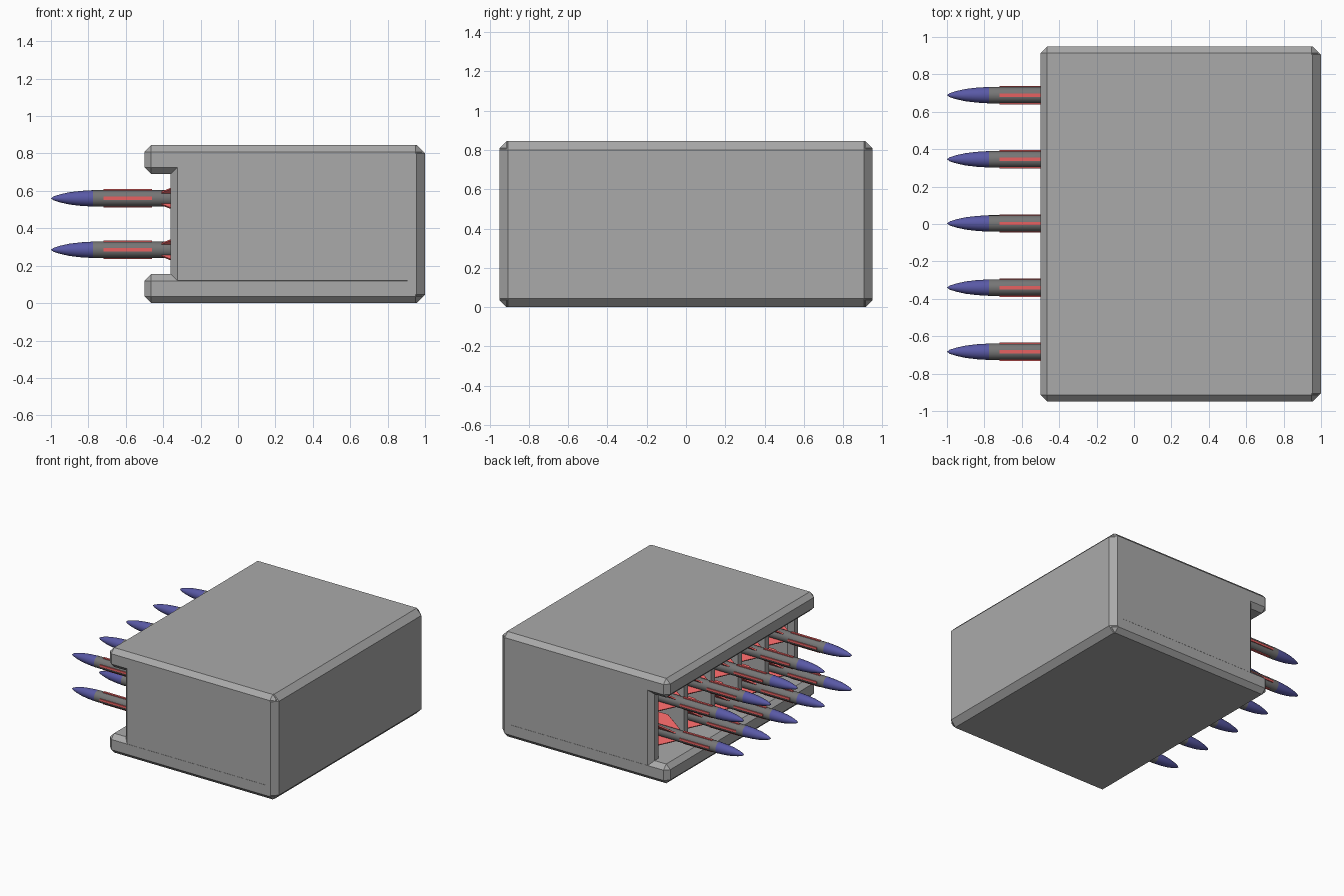
import bpy, bmesh, math
from mathutils import Matrix

if "Cube" in bpy.data.objects:
    bpy.data.objects.remove(bpy.data.objects["Cube"])


def material(name, rgb):
    m = bpy.data.materials.new(name)
    m.diffuse_color = (*rgb, 1)
    m.use_nodes = True
    m.node_tree.nodes["Principled BSDF"].inputs["Base Color"].default_value = m.diffuse_color
    return m


GREY = material("hull grey", (0.40, 0.40, 0.40))
DARK = material("rocket grey", (0.18, 0.18, 0.18))
BLUE = material("nose blue", (0.10, 0.10, 0.38))
RED = material("fin red", (0.80, 0.12, 0.12))


def finish(bm, name, mats):
    bmesh.ops.recalc_face_normals(bm, faces=bm.faces)
    me = bpy.data.meshes.new(name)
    bm.to_mesh(me)
    bm.free()
    for m in mats:
        me.materials.append(m)
    ob = bpy.data.objects.new(name, me)
    bpy.context.collection.objects.link(ob)
    return ob


def box(name, lo, hi, bevel=0.0):
    bm = bmesh.new()
    bmesh.ops.create_cube(bm, size=1)
    for v in bm.verts:
        v.co = [(a + b) / 2 + c * (b - a) for a, b, c in zip(lo, hi, v.co)]
    if bevel:
        bmesh.ops.bevel(bm, geom=bm.edges[:], offset=bevel, segments=1, affect='EDGES')
    return finish(bm, name, [GREY])


# Hull: chamfered roof, floor, sides and back
B = 0.036
box("floor_slab", (-0.5, -0.95, 0), (0.985, 0.95, 0.155), B)
box("roof_slab", (-0.5, -0.95, 0.69), (0.985, 0.95, 0.845), B)
box("back_panel", (0.86, -0.95, 0), (1, 0.95, 0.845), 0.045)
for s, side in ((-1, "right"), (1, "left")):
    y0, y1 = sorted((s * 0.95, s * 0.83))
    box(side + "_wall", (-0.36, y0, 0.084), (0.985, y1, 0.765), B)

# Thin upright dividers between the rocket columns
PITCH = 0.343
for i in range(4):
    y = (i - 1.5) * PITCH
    box("divider", (-0.36, y - 0.025, 0.12), (0.9, y + 0.025, 0.73))


# One rocket: lathed body, four strakes, four diagonal tail fins
def rocket_mesh():
    R = 0.044
    prof = [(-0.985, 0.011), (-0.95, 0.022), (-0.90, 0.033), (-0.84, 0.040),
            (-0.775, R), (-0.12, R), (-0.08, 0.034)]
    n = 20
    bm = bmesh.new()
    rings = [[bm.verts.new((x, r * math.cos(a), r * math.sin(a)))
              for a in (2 * math.pi * k / n for k in range(n))] for x, r in prof]
    tip = bm.verts.new((-1, 0, 0))
    for k in range(n):
        j = (k + 1) % n
        bm.faces.new((tip, rings[0][j], rings[0][k])).material_index = 1
        for i in range(len(rings) - 1):
            f = bm.faces.new((rings[i][k], rings[i][j], rings[i + 1][j], rings[i + 1][k]))
            f.material_index = 1 if i < 4 else 0
    bm.faces.new(rings[-1])

    def plate(outline, half, angle):
        rot = Matrix.Rotation(angle, 3, 'X')
        a, b = [[bm.verts.new(rot @ Matrix.Identity(3) @ Matrix.Translation((x, t, r)).translation)
                 for x, r in outline] for t in (-half, half)]
        faces = [bm.faces.new(a), bm.faces.new(b[::-1])]
        for i in range(len(a)):
            j = (i + 1) % len(a)
            faces.append(bm.faces.new((a[i], b[i], b[j], a[j])))
        for f in faces:
            f.material_index = 2

    for q in range(4):
        plate([(-0.72, 0.02), (-0.72, 0.049), (-0.46, 0.049), (-0.46, 0.02)], 0.009, q * math.pi / 2)
        plate([(-0.41, 0.03), (-0.41, 0.047), (-0.26, 0.13), (-0.14, 0.13), (-0.14, 0.03)],
              0.005, (q + 0.5) * math.pi / 2)
    ob = finish(bm, "rocket", [DARK, BLUE, RED])
    bpy.context.view_layer.objects.active = ob
    ob.select_set(True)
    bpy.ops.object.shade_smooth_by_angle(angle=math.radians(35))
    return ob


# Two rows of five rockets
first = rocket_mesh()
for i in range(5):
    for z in (0.285, 0.56):
        ob = first if (i == 0 and z < 0.4) else first.copy()
        if ob is not first:
            bpy.context.collection.objects.link(ob)
        ob.location = (0, (i - 2) * PITCH + 0.003, z)
